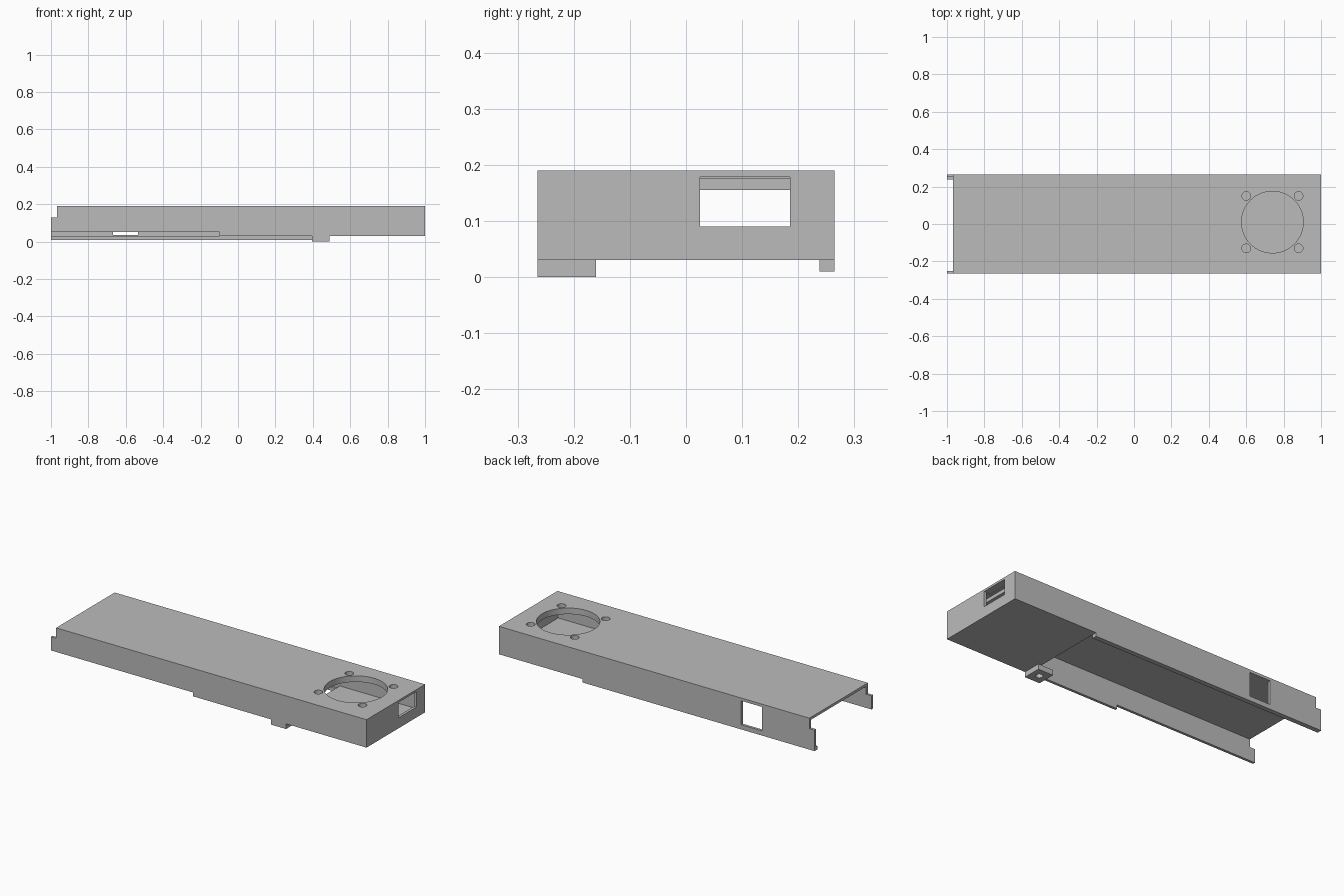
import bpy
import bmesh
from mathutils import Matrix

cube = bpy.data.objects.get("Cube")
if cube:
    bpy.data.objects.remove(cube, do_unlink=True)

grey = bpy.data.materials.new("plain grey")
grey.use_nodes = True
colour = (0.5, 0.5, 0.5, 1)
grey.diffuse_color = colour
grey.node_tree.nodes["Principled BSDF"].inputs["Base Color"].default_value = colour


def make_object(name, bm):
    mesh = bpy.data.meshes.new(name)
    bm.to_mesh(mesh)
    bm.free()
    mesh.materials.append(grey)
    obj = bpy.data.objects.new(name, mesh)
    bpy.context.collection.objects.link(obj)
    return obj


def box(name, x, y, z):
    """Box given by its (low, high) limits on each axis."""
    bm = bmesh.new()
    bmesh.ops.create_cube(bm, size=1)
    for v in bm.verts:
        v.co = [lim[0] if c < 0 else lim[1] for c, lim in zip(v.co, (x, y, z))]
    return make_object(name, bm)


def cylinder(name, x, y, radius, z, sides=64):
    bm = bmesh.new()
    bmesh.ops.create_cone(bm, cap_ends=True, segments=sides, radius1=radius,
                          radius2=radius, depth=z[1] - z[0],
                          matrix=Matrix.Translation((x, y, sum(z) / 2)))
    return make_object(name, bm)


def cut(target, cutter):
    """Subtract the cutter from the target and discard it."""
    cutter.hide_render = True
    mod = target.modifiers.new("cut", 'BOOLEAN')
    mod.operation = 'DIFFERENCE'
    mod.solver = 'EXACT'
    mod.object = cutter
    bpy.context.view_layer.objects.active = target
    bpy.ops.object.modifier_apply(modifier=mod.name)
    bpy.data.objects.remove(cutter, do_unlink=True)


# Hollow case, open at the left end and under most of its length
HALF = 0.265
INNER = 0.25
FLOOR_END = 0.47
case = box("case", (-1, 1), (-HALF, HALF), (0.03, 0.19))
for name, x, y, z in (
    ("inside", (-1.1, 0.985), (-INNER, INNER), (0.045, 0.175)),
    ("underside_opening", (-1.1, FLOOR_END), (-INNER, INNER), (0, 0.1)),
    ("end_notch", (-1.1, -0.967), (-0.4, 0.4), (0.13, 0.3)),
    ("front_wall_step", (-1.1, -0.1), (-0.4, -0.2), (0, 0.052)),
    ("end_window", (0.96, 1.1), (0.025, 0.185), (0.09, 0.178)),
    ("back_window", (-0.667, -0.535), (0.2, 0.4), (0.037, 0.174)),
):
    cut(case, box(name, x, y, z))

# Thick mounting pad under the top around the fan opening
FAN_X, FAN_Y = 0.74, 0.01
pad = box("fan_pad", (FAN_X - 0.205, FAN_X + 0.205),
          (FAN_Y - 0.205, FAN_Y + 0.205), (0.155, 0.175))

# Fan opening and four screw holes through the top and the pad
holes = [(0, 0, 0.165)]
holes += [(sx * 0.14, sy * 0.14, 0.023) for sx in (-1, 1) for sy in (-1, 1)]
for dx, dy, radius in holes:
    for part in (case, pad):
        cut(part, cylinder("hole", FAN_X + dx, FAN_Y + dy, radius, (0.1, 0.3)))

# Rail along the lower edge of the back wall
rail = box("back_rail", (-1, FLOOR_END), (0.238, HALF), (0.01, 0.03))

# Screw tab below the front wall
tab = box("screw_tab", (0.395, 0.49), (-HALF, -0.16), (0, 0.03))
cut(tab, cylinder("tab_hole", 0.4425, -0.21, 0.018, (-0.1, 0.1), 32))

# Round holes are smooth, all corners stay sharp
bpy.ops.object.select_all(action='DESELECT')
for part in (case, pad, rail, tab):
    part.select_set(True)
bpy.context.view_layer.objects.active = case
bpy.ops.object.shade_smooth_by_angle()
